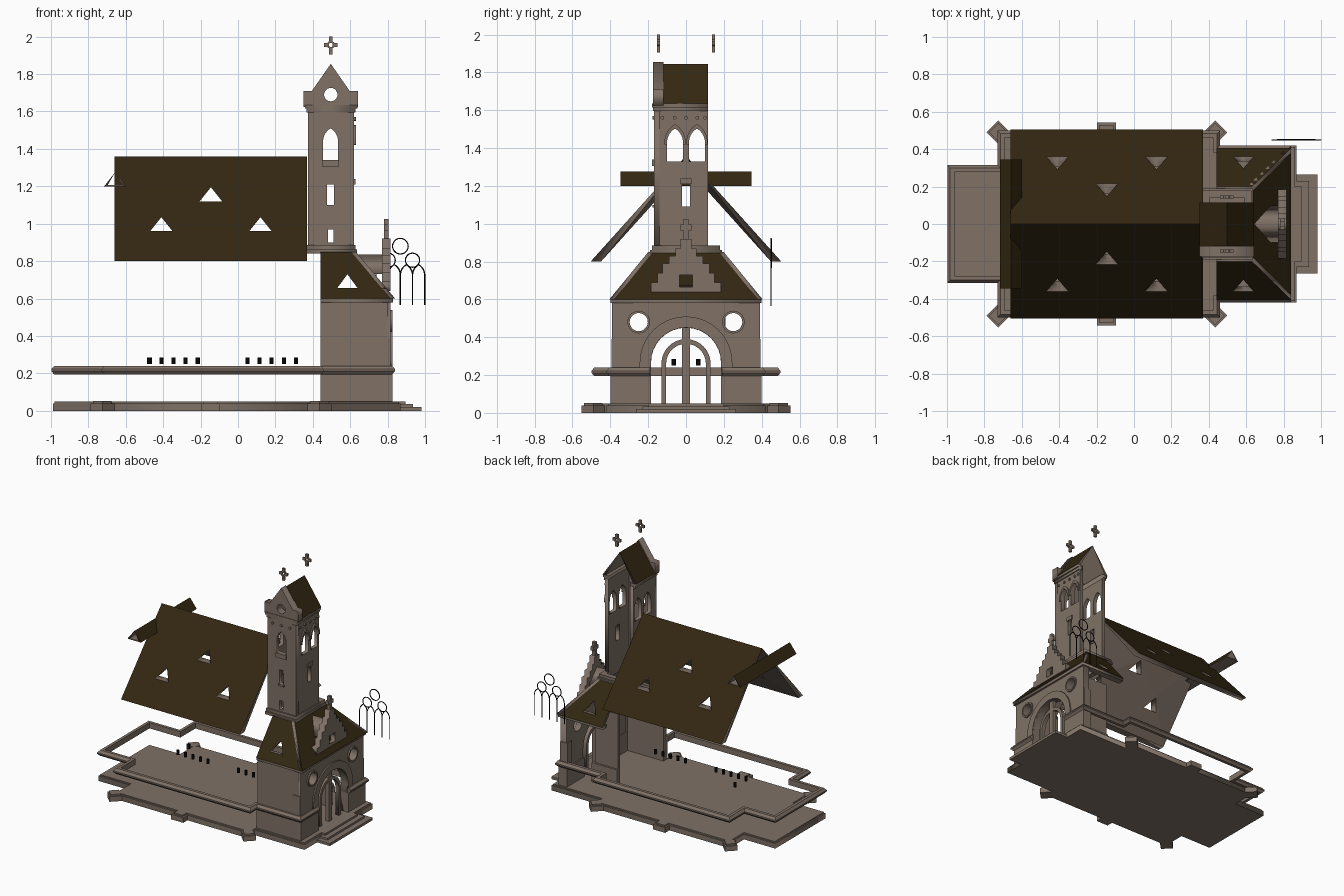
import bpy, bmesh
from math import sin, cos, pi
from mathutils import Matrix, Vector

if "Cube" in bpy.data.objects:
    bpy.data.objects.remove(bpy.data.objects["Cube"])


def material(name, rgb):
    m = bpy.data.materials.new(name)
    m.use_nodes = True
    m.diffuse_color = (*rgb, 1)
    m.node_tree.nodes["Principled BSDF"].inputs["Base Color"].default_value = (*rgb, 1)
    return m


STONE = material("brown stone", (0.215, 0.167, 0.133))
ROOF = material("dark roof", (0.032, 0.02, 0.0055))
IRON = material("black iron", (0.002, 0.002, 0.002))


def add(name, mesh, *mats):
    for m in mats:
        mesh.materials.append(m)
    ob = bpy.data.objects.new(name, mesh)
    bpy.context.collection.objects.link(ob)


def box(name, x, y, z, mat=STONE, turn=0):
    bm = bmesh.new()
    bmesh.ops.create_cube(bm, size=1)
    mid = [sum(r) / 2 for r in (x, y, z)]
    size = [r[1] - r[0] for r in (x, y, z)]
    bm.transform(Matrix.Translation(mid) @ Matrix.Rotation(turn, 4, "Z") @ Matrix.Diagonal((*size, 1)))
    me = bpy.data.meshes.new(name)
    bm.to_mesh(me)
    bm.free()
    add(name, me, mat)


def curve_mesh(name, loops, dims, cyclic=True, **settings):
    cu = bpy.data.curves.new(name, "CURVE")
    cu.dimensions = dims
    for key, val in settings.items():
        setattr(cu, key, val)
    for loop in loops:
        sp = cu.splines.new("POLY")
        sp.points.add(len(loop) - 1)
        for p, co in zip(sp.points, loop):
            p.co = (*co, 0, 1) if len(co) == 2 else (*co, 1)
        sp.use_cyclic_u = cyclic
    tmp = bpy.data.objects.new(name, cu)
    bpy.context.collection.objects.link(tmp)
    dg = bpy.context.evaluated_depsgraph_get()
    me = bpy.data.meshes.new_from_object(tmp.evaluated_get(dg))
    bpy.data.objects.remove(tmp)
    return me


def panel(name, loops, axis, d0, d1, slope=0, top=0, roof=False, clamp=None, mat=STONE):
    """Flat outline with holes, thickened from d0 to d1 and optionally leaned to a slope."""
    me = curve_mesh(name, loops, "2D", fill_mode="BOTH", extrude=abs(d1 - d0) / 2)
    bm = bmesh.new()
    bm.from_mesh(me)
    bmesh.ops.remove_doubles(bm, verts=bm.verts, dist=0.0001)
    outer = (d0 - d1) / 2
    for f in bm.faces:  # only the outer sheet of a roof is tiled
        f.material_index = int(roof and all(abs(v.co.z - outer) < 0.001 for v in f.verts))
    for v in bm.verts:
        u, w, d = v.co
        d += (d0 + d1) / 2 + slope * (top - w)
        if clamp is not None:
            d = max(d, clamp) if slope > 0 else min(d, clamp)
        v.co = {"x": (d, u, w), "y": (u, d, w), "z": (u, w, d)}[axis]
    bmesh.ops.recalc_face_normals(bm, faces=bm.faces)
    bm.to_mesh(me)
    bm.free()
    add(name, me, mat, ROOF)


def rect(a, b, c, d):
    return [(a, c), (b, c), (b, d), (a, d)]


def arch(c, r, bottom, spring, pointed=False):
    """Opening outline from its lower right corner over the top to its lower left."""
    if pointed:
        right = [(c - r + 2 * r * cos(pi * i / 24), spring + 2 * r * sin(pi * i / 24)) for i in range(9)]
        arc = right + [(2 * c - u, w) for u, w in reversed(right[:-1])]
    else:
        arc = [(c + r * cos(pi * i / 16), spring + r * sin(pi * i / 16)) for i in range(17)]
    return [(c + r, bottom)] + arc + [(c - r, bottom)]


def arch_band(c, r0, r1, bottom, spring, pointed=False):
    return arch(c, r1, bottom, spring, pointed) + arch(c, r0, bottom, spring, pointed)[::-1]


def circle(u, w, r, n=20):
    return [(u + r * cos(2 * pi * i / n), w + r * sin(2 * pi * i / n)) for i in range(n)]


def tri(c, z, w=0.06, h=0.075):
    return [(c - w, z), (c + w, z), (c, z + h)]


def mirrored(half):
    return half + [(x, -y) for x, y in reversed(half)]


# Foundation slab, buttress feet and entrance steps
plan = [(0.87, -0.42), (0.44, -0.42), (0.44, -0.49), (-0.72, -0.49), (-0.72, -0.31), (-0.99, -0.31)]
panel("foundation", [mirrored(plan)], "z", 0, 0.04)
panel("floor", [mirrored([(x * 0.99, y * 0.98) for x, y in plan])], "z", 0.035, 0.05)
for s in (-1, 1):
    for x in (-0.725, 0.435):
        for r, h in ((0.045, 0.04), (0.035, 0.052)):
            box("corner_buttress_foot", (x - r, x + r), (s * 0.49 - r, s * 0.49 + r), (0, h), turn=pi / 4)
    for r, h in ((0.052, 0.04), (0.038, 0.05)):
        box("side_buttress_foot", (-0.147 - r, -0.147 + r), (s * 0.49 - r, s * 0.49 + r), (0, h))
for x, y, h in ((0.98, 0.265, 0.02), (0.935, 0.23, 0.035), (0.895, 0.2, 0.05)):
    box("entrance_step", (0.8, x), (-y, y), (0, h))

# Moulded string course following the plan, open at the doorway
half = [(0.82, -0.19), (0.82, -0.4), (0.44, -0.4), (0.44, -0.48), (-0.71, -0.48), (-0.71, -0.295), (-0.978, -0.295)]
path = [Vector(p) for p in mirrored(half)]
section = [(-0.018, 0.195), (0.005, 0.195), (0.02, 0.212), (0.02, 0.222), (0.005, 0.24), (-0.018, 0.24)]
bm = bmesh.new()
rings = []
for i, p in enumerate(path):
    a = (p - path[i - 1]).normalized() if i else (path[1] - p).normalized()
    b = (path[i + 1] - p).normalized() if i < len(path) - 1 else a
    na, nb = Vector((-a.y, a.x)), Vector((-b.y, b.x))
    m = (na + nb) / (1 + na.dot(nb))
    rings.append([bm.verts.new((p.x + m.x * o, p.y + m.y * o, z)) for o, z in section])
for r, q in zip(rings, rings[1:]):
    for k in range(len(section)):
        n = (k + 1) % len(section)
        bm.faces.new((r[k], r[n], q[n], q[k]))
bm.faces.new(rings[0])
bm.faces.new(rings[-1])
bmesh.ops.recalc_face_normals(bm, faces=bm.faces)
me = bpy.data.meshes.new("string_course")
bm.to_mesh(me)
bm.free()
add("string_course", me, STONE)

# Nave roof with triangular openings
holes = [tri(-0.41, 0.96), tri(0.12, 0.96), tri(-0.145, 1.12)]
for s in (-1, 1):
    panel("nave_roof", [rect(-0.66, 0.37, 0.8, 1.36)] + holes, "y", 0, -s * 0.055, s * 0.9, 1.36, True, 0)

# Small ridge roof across the nave end
for s in (-1, 1):
    panel("end_gablet_roof", [rect(-0.345, 0.345, 1.2, 1.275)], "x", -0.657, -0.657 - s * 0.015,
          s * 0.78, 1.275, True, -0.657)
box("end_gablet_tie", (-0.705, -0.61), (-0.345, 0.345), (1.2, 1.208))

# Porch walls, doorway and round windows
front = [(-0.39, 0.05)] + arch(0, 0.185, 0.05, 0.265)[::-1] + [(0.39, 0.05), (0.39, 0.585), (-0.39, 0.585)]
panel("porch_front", [front, circle(-0.25, 0.48, 0.05), circle(0.25, 0.48, 0.05)], "x", 0.76, 0.815)
panel("doorway_arch_trim", [arch_band(0, 0.186, 0.245, 0.24, 0.265)], "x", 0.81, 0.825)
panel("door_frame", [arch_band(0, 0.105, 0.13, 0.05, 0.26)], "x", 0.77, 0.8)
box("door_post", (0.77, 0.8), (-0.02, 0.02), (0.05, 0.45))
for s in (-1, 1):
    panel("window_rim", [circle(s * 0.25, 0.48, 0.06), circle(s * 0.25, 0.48, 0.048)], "x", 0.8, 0.825)
    box("porch_corner_plinth", (0.75, 0.825), tuple(sorted((s * 0.185, s * 0.4))), (0.05, 0.2))
    box("porch_corner_pier", (0.75, 0.812), tuple(sorted((s * 0.34, s * 0.395))), (0.05, 0.39))
box("porch_side_wall", (0.44, 0.8), (-0.39, -0.35), (0.05, 0.585))
box("porch_side_plinth", (0.44, 0.8), (-0.4, -0.36), (0.05, 0.2))
box("tower_inner_wall", (0.44, 0.64), (0.185, 0.21), (0.05, 0.63))
box("tower_inner_plinth", (0.44, 0.66), (0.185, 0.225), (0.05, 0.2))

# Porch eaves and hipped roof
panel("porch_eaves", [mirrored([(0.77, -0.35), (0.44, -0.35), (0.44, -0.4), (0.83, -0.4)])], "z", 0.58, 0.605)
for s in (-1, 1):
    slope = [(0.44, 0.6), (0.84, 0.6), (0.63, 0.85), (0.44, 0.85)]
    panel("porch_side_roof", [slope, tri(0.585, 0.655, 0.055)], "y", s * 0.2, s * 0.175, s * 0.82, 0.85, True)
panel("porch_front_roof", [[(-0.405, 0.6), (0.405, 0.6), (0.2, 0.85), (-0.2, 0.85)]],
      "x", 0.63, 0.605, 0.84, 0.85, True)

# Stepped gable over the doorway, with its little ridge behind
steps = [(0.185, 0.64), (0.185, 0.69), (0.15, 0.69), (0.15, 0.74), (0.125, 0.74), (0.125, 0.79), (0.09, 0.79),
         (0.09, 0.83), (0.055, 0.83), (0.055, 0.87), (0.03, 0.87), (0.03, 0.92)]
outline = steps + [(-y, z) for y, z in reversed(steps)]
panel("stepped_gable", [outline, rect(-0.035, 0.035, 0.665, 0.73)], "x", 0.77, 0.815)
panel("stepped_gable_ridge", [[(-0.1, 0.73), (0.1, 0.73), (0, 0.835)]], "x", 0.64, 0.775)
box("gable_window_back", (0.772, 0.778), (-0.04, 0.04), (0.66, 0.74), ROOF)
box("finial_stem", (0.78, 0.805), (-0.013, 0.013), (0.9, 1.025))
box("finial_arms", (0.78, 0.805), (-0.03, 0.03), (0.965, 0.995))

# Tower walls, open towards the back
panel("tower_base_cornice", [rect(0.365, 0.635, -0.19, 0.19), rect(0.405, 0.59, -0.14, 0.14)], "z", 0.84, 0.862)
panel("tower_base_moulding", [rect(0.37, 0.628, -0.18, 0.18), rect(0.405, 0.59, -0.14, 0.14)], "z", 0.862, 0.885)
belfry = arch(0.495, 0.04, 1.34, 1.44, True)
panel("tower_front_wall", [rect(0.375, 0.62, 0.88, 1.61), belfry, rect(0.477, 0.513, 1.1, 1.21),
                           rect(0.48, 0.51, 0.9, 0.97)], "y", -0.17, -0.14)
twins = [arch(c, 0.042, 1.33, 1.43, True) for c in (-0.058, 0.058)]
for x0, x1 in ((0.375, 0.405), (0.59, 0.62)):
    panel("tower_side_wall", [rect(-0.17, 0.115, 0.88, 1.61), rect(-0.02, 0.02, 1.09, 1.21)] + twins, "x", x0, x1)
for c in (-0.058, 0.058):
    panel("belfry_hood", [arch_band(c, 0.042, 0.056, 1.42, 1.43, True)], "x", 0.615, 0.63)
box("belfry_front_sill", (0.45, 0.54), (-0.18, -0.14), (1.305, 1.34))
box("slit_sill", (0.47, 0.52), (-0.178, -0.15), (1.085, 1.1))
box("slit_lintel", (0.61, 0.628), (-0.03, 0.03), (1.21, 1.24))
for x in (0.42, 0.495, 0.57):
    panel("front_stud", [circle(x, 1.56, 0.01, 8)], "y", -0.178, -0.16)
for y in (-0.125, -0.06, 0, 0.06, 0.1):
    panel("side_stud", [circle(y, 1.56, 0.01, 8)], "x", 0.61, 0.63)
for z, o in ((1.595, 0.008), (1.615, 0.018)):
    u = [(0.375 - o, 0.115), (0.375 - o, -0.17 - o / 2), (0.62 + o, -0.17 - o / 2), (0.62 + o, 0.115),
         (0.59, 0.115), (0.59, -0.14), (0.405, -0.14), (0.405, 0.115)]
    panel("tower_top_cornice", [u], "z", z, z + 0.02)

# Tower gable, roof and pierced crosses
gable = [(0.35, 1.625), (0.642, 1.625), (0.642, 1.71), (0.597, 1.71), (0.496, 1.855), (0.395, 1.71), (0.35, 1.71)]
panel("tower_gable", [gable, circle(0.496, 1.69, 0.036)], "y", -0.175, -0.118)
for s in (-1, 1):
    panel("tower_roof", [rect(-0.12, 0.115, 1.635, 1.845)], "x", 0.496, 0.496 - s * 0.025, s * 0.69, 1.845, True, 0.496)
    y = (s * 0.145 - 0.008, s * 0.145 + 0.008)
    for z in ((1.905, 1.945), (1.967, 2.0)):
        box("cross_stem", (0.486, 0.506), y, z)
    for x in ((0.461, 0.486), (0.506, 0.531)):
        box("cross_arm", x, y, (1.946, 1.966))
    panel("cross_centre", [circle(0.496, 1.956, 0.022, 8), circle(0.496, 1.956, 0.012, 8)], "y", *y)

# Candles along the floor
spots = [(x0 + i * 0.065, -0.065) for x0 in (-0.475, 0.05) for i in range(5)] + [(-0.47, 0.065)]
for x, y in spots:
    panel("candle", [circle(x, y, 0.011, 8)], "z", 0.25, 0.285, mat=IRON)


# Wrought iron window tracery
def wire(name, pts, cyclic=False):
    me = curve_mesh(name, [[(x, 0.45, z) for x, z in pts]], "3D", cyclic, bevel_depth=0.0035, bevel_resolution=1)
    add(name, me, IRON)


for x, z, r in ((0.868, 0.88, 0.042), (0.933, 0.805, 0.038), (0.803, 0.805, 0.038)):
    wire("tracery_ring", circle(x, z, r), True)
for i in range(4):
    wire("tracery_lancet", arch(0.7705 + i * 0.065, 0.0325, 0.565, 0.725, True))
